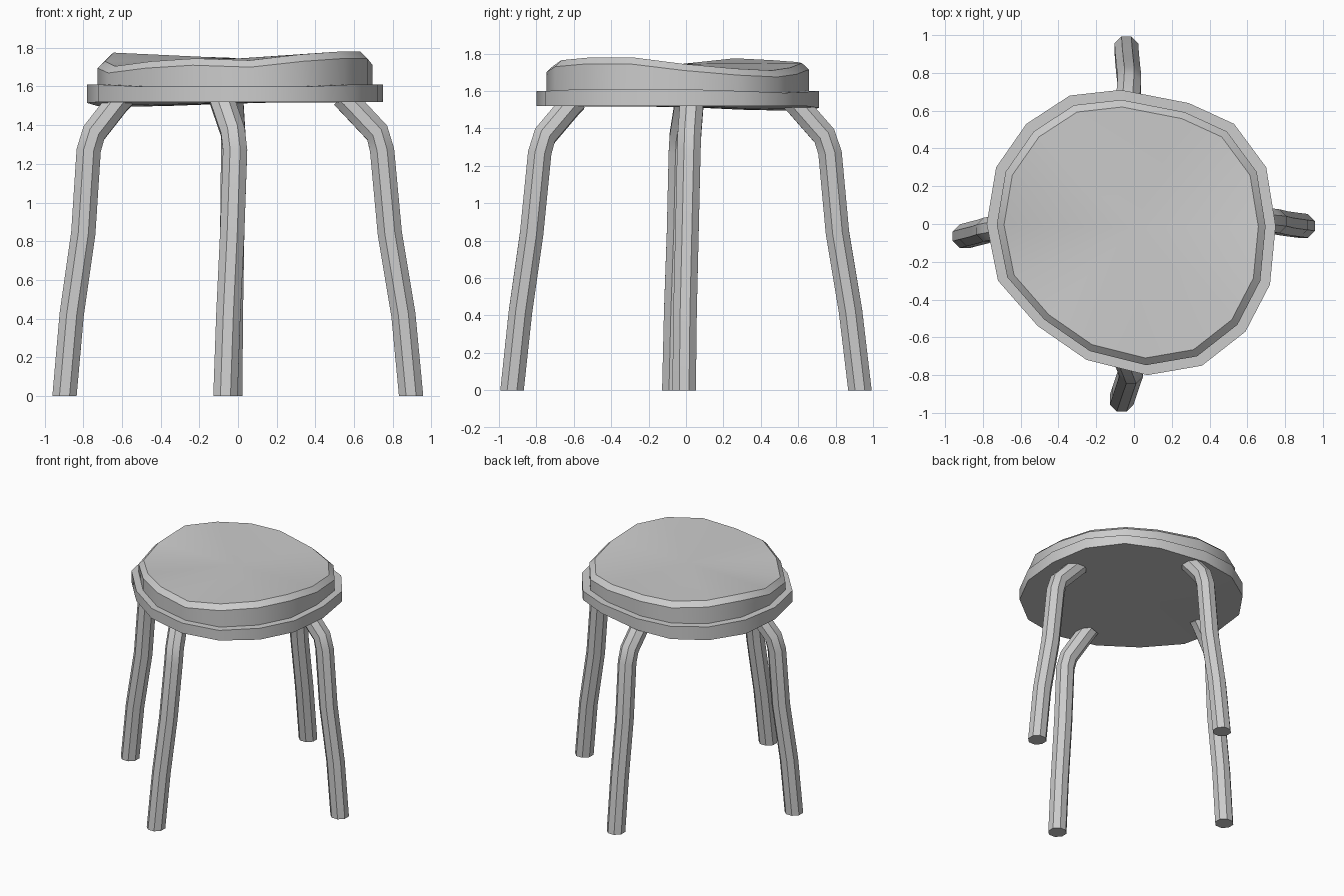
import bpy, bmesh
from math import cos, sin, pi, radians
from mathutils import Vector

if "Cube" in bpy.data.objects:
    bpy.data.objects.remove(bpy.data.objects["Cube"])

# Hand-drawn seat outline, clockwise from the back
OUTLINE = [(-.07, .71), (.29, .64), (.53, .53), (.70, .30), (.75, -.01), (.72, -.32),
           (.59, -.57), (.36, -.75), (.07, -.80), (-.25, -.72), (-.51, -.54), (-.72, -.30),
           (-.78, 0), (-.73, .30), (-.57, .53), (-.34, .68)]
CENTRE = Vector((-.015, -.045))
# Wavy height of the cushion's top edge, same order
TOP_Z = [1.75, 1.725, 1.71, 1.72, 1.745, 1.78, 1.78, 1.765,
         1.735, 1.745, 1.73, 1.705, 1.73, 1.775, 1.765, 1.755]
RIM_Z = [1.60, 1.595, 1.59, 1.60] + [1.61] * 3 + [1.60] * 4 + [1.61] * 3 + [1.60] * 2
BASE_Z = [1.51] + [1.52] * 11 + [1.515, 1.50, 1.495, 1.50]


def ring(scale, heights):
    pts = [CENTRE + (Vector(p) - CENTRE) * scale for p in OUTLINE]
    return [Vector((p.x, p.y, z)) for p, z in zip(pts, heights)]


def loft(name, rings):
    """Skin a stack of rings and close both ends with triangle fans."""
    bm = bmesh.new()
    loops = [[bm.verts.new(p) for p in r] for r in rings]
    n = len(rings[0])
    for a, b in zip(loops, loops[1:]):
        for i in range(n):
            j = (i + 1) % n
            bm.faces.new((a[i], a[j], b[j], b[i]))
    for loop in (loops[0], loops[-1]):
        mid = bm.verts.new(sum((v.co for v in loop), Vector()) / n)
        for i in range(n):
            bm.faces.new((loop[i], loop[(i + 1) % n], mid))
    bmesh.ops.recalc_face_normals(bm, faces=bm.faces)
    mesh = bpy.data.meshes.new(name)
    bm.to_mesh(mesh)
    bm.free()
    ob = bpy.data.objects.new(name, mesh)
    bpy.context.collection.objects.link(ob)
    bpy.ops.object.select_all(action='DESELECT')
    ob.select_set(True)
    bpy.context.view_layer.objects.active = ob
    bpy.ops.object.shade_smooth_by_angle(angle=radians(30))
    return ob


def leg(name, path, radius=.068, sides=8):
    """Tube along a bent path; the foot is cut flat on the floor."""
    path = [Vector(p) for p in path]
    rings = []
    for i, p in enumerate(path):
        d = (path[min(i + 1, len(path) - 1)] - path[max(i - 1, 0)]).normalized()
        if i == 0:
            d = Vector((0, 0, 1))
        turn = Vector((0, 0, 1)).rotation_difference(d)
        rings.append([p + turn @ Vector((cos(a), sin(a), 0)) * radius
                      for a in (2 * pi * (k + .5) / sides for k in range(sides))])
    return loft(name, rings)


# Seat plate
loft("seat_plate", [ring(1, BASE_Z), ring(1, RIM_Z)])

# Wavy cushion with a chamfered edge
loft("seat_cushion", [ring(.93, [1.58] * 16),
                      ring(.93, [z - .035 for z in TOP_Z]),
                      ring(.88, TOP_Z)])

# Four slightly crooked splayed legs
leg("right_leg", [(.895, -.01, 0), (.855, -.005, .42), (.785, .005, .84), (.745, .015, 1.27),
                  (.72, .018, 1.36), (.57, .03, 1.52), (.54, .03, 1.55)])
leg("left_leg", [(-.897, -.065, 0), (-.86, -.055, .42), (-.80, -.04, .84), (-.772, -.03, 1.27),
                 (-.745, -.025, 1.36), (-.62, 0, 1.52), (-.59, .005, 1.55)])
leg("front_leg", [(-.065, -.93, 0), (-.05, -.885, .42), (-.03, -.825, .84), (-.015, -.782, 1.27),
                  (-.025, -.755, 1.36), (-.08, -.62, 1.52), (-.09, -.59, 1.55)])
leg("back_leg", [(-.04, .93, 0), (-.037, .88, .42), (-.03, .81, .84), (-.025, .77, 1.27),
                 (-.025, .74, 1.36), (-.035, .60, 1.52), (-.035, .57, 1.55)])
